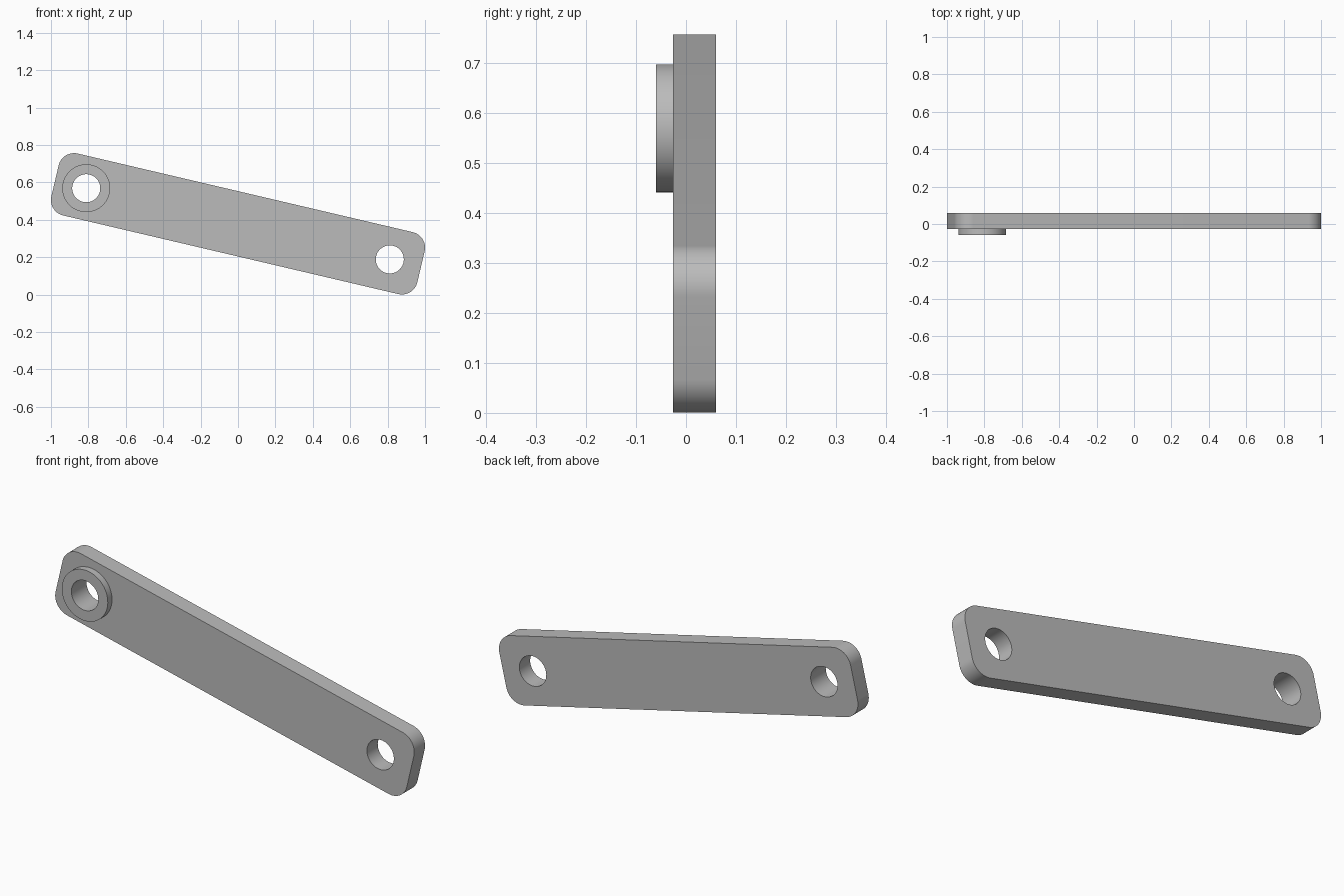
import bpy, bmesh, math
from mathutils import Matrix, Vector

if "Cube" in bpy.data.objects:
    bpy.data.objects.remove(bpy.data.objects["Cube"])

TILT = math.radians(13.2)
CENTRE_Z = 0.3785
HALF_LENGTH, HALF_WIDTH, CORNER = 1.005, 0.17, 0.085
PIVOT, HOLE_R, BOSS_R = 0.8335, 0.075, 0.128
FRONT, FACE, BACK = -0.06, -0.026, 0.06

steel = bpy.data.materials.new("grey metal")
steel.use_nodes = True
grey = (0.5, 0.5, 0.5, 1)
steel.diffuse_color = grey
steel.node_tree.nodes["Principled BSDF"].inputs["Base Color"].default_value = grey


def arc(cx, cz, r, start, sweep, steps):
    return [(cx + r * math.cos(start + sweep * i / steps),
             cz + r * math.sin(start + sweep * i / steps)) for i in range(steps + 1)]


def circle(cx, r):
    return arc(cx, 0, r, 0, math.tau, 64)[:-1]


def rounded_bar():
    a, b = HALF_LENGTH - CORNER, HALF_WIDTH - CORNER
    corners = [(a, b), (-a, b), (-a, -b), (a, -b)]
    return [p for i, (x, z) in enumerate(corners)
            for p in arc(x, z, CORNER, i * math.pi / 2, math.pi / 2, 16)]


def extruded_part(name, loops, y0, y1):
    """Fill an outline with holes, extrude it from y0 to y1 and tilt it."""
    bm = bmesh.new()
    for loop in loops:
        verts = [bm.verts.new((x, y0, z)) for x, z in loop]
        for i, v in enumerate(verts):
            bm.edges.new((verts[i - 1], v))
    bmesh.ops.triangle_fill(bm, edges=bm.edges[:], use_beauty=True, normal=(0, -1, 0))
    grown = bmesh.ops.extrude_face_region(bm, geom=bm.faces[:], use_keep_orig=True)
    moved = [g for g in grown["geom"] if isinstance(g, bmesh.types.BMVert)]
    bmesh.ops.translate(bm, verts=moved, vec=Vector((0, y1 - y0, 0)))
    bmesh.ops.recalc_face_normals(bm, faces=bm.faces[:])
    bm.transform(Matrix.Translation((0, 0, CENTRE_Z)) @ Matrix.Rotation(TILT, 4, "Y"))
    mesh = bpy.data.meshes.new(name)
    bm.to_mesh(mesh)
    bm.free()
    mesh.materials.append(steel)
    obj = bpy.data.objects.new(name, mesh)
    bpy.context.collection.objects.link(obj)
    bpy.ops.object.select_all(action="DESELECT")
    obj.select_set(True)
    bpy.context.view_layer.objects.active = obj
    bpy.ops.object.shade_smooth_by_angle(angle=math.radians(30))


# Flat link bar with a pivot hole at each end
extruded_part("link_bar", [rounded_bar(), circle(-PIVOT, HOLE_R), circle(PIVOT, HOLE_R)], FACE, BACK)

# Raised collar around the upper hole
extruded_part("pivot_collar", [circle(-PIVOT, BOSS_R), circle(-PIVOT, HOLE_R)], FRONT, FACE)
